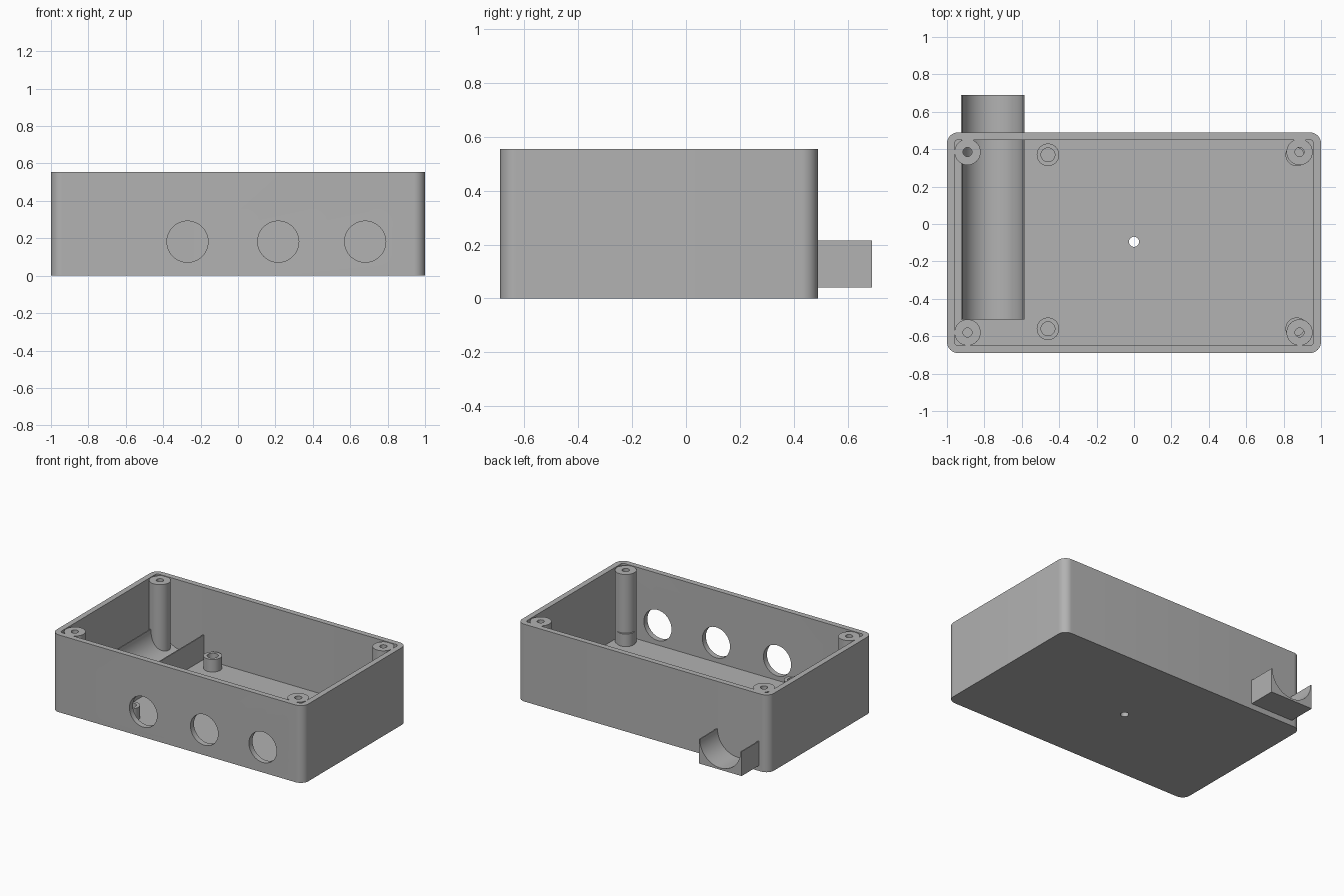
import bpy, bmesh
from math import sin, cos, pi, radians

if "Cube" in bpy.data.objects:
    bpy.data.objects.remove(bpy.data.objects["Cube"])

FLOOR, TOP = 0.04, 0.555
BACK, FRONT = 0.49, -0.69

grey = bpy.data.materials.new("plain grey")
grey.use_nodes = True
colour = (0.445, 0.445, 0.445, 1)
grey.diffuse_color = colour
grey.node_tree.nodes["Principled BSDF"].inputs["Base Color"].default_value = colour


def finish(name, bm):
    bmesh.ops.recalc_face_normals(bm, faces=bm.faces)
    mesh = bpy.data.meshes.new(name)
    bm.to_mesh(mesh)
    bm.free()
    mesh.materials.append(grey)
    obj = bpy.data.objects.new(name, mesh)
    bpy.context.collection.objects.link(obj)
    return obj


def extrude(name, points, offset):
    """Solid made by sweeping a closed outline along an offset."""
    bm = bmesh.new()
    face = bm.faces.new([bm.verts.new(p) for p in points])
    result = bmesh.ops.extrude_face_region(bm, geom=[face], use_keep_orig=True)
    moved = [v for v in result["geom"] if isinstance(v, bmesh.types.BMVert)]
    bmesh.ops.translate(bm, verts=moved, vec=offset)
    return finish(name, bm)


def rounded_outline(x, y0, y1, r, z, steps=10):
    points = []
    corners = ((x - r, y1 - r), (r - x, y1 - r), (r - x, y0 + r), (x - r, y0 + r))
    for quarter, (cx, cy) in enumerate(corners):
        for i in range(steps + 1):
            a = (quarter + i / steps) * pi / 2
            points.append((cx + r * cos(a), cy + r * sin(a), z))
    return points


def circle(r, steps=48):
    return [(r * cos(2 * pi * i / steps), r * sin(2 * pi * i / steps)) for i in range(steps)]


def cut(target, cutter):
    cutter.hide_render = True
    mod = target.modifiers.new("cut", "BOOLEAN")
    mod.operation, mod.solver, mod.object = "DIFFERENCE", "EXACT", cutter
    activate(target)
    bpy.ops.object.modifier_apply(modifier=mod.name)
    bpy.data.objects.remove(cutter)


def activate(obj):
    bpy.ops.object.select_all(action="DESELECT")
    obj.select_set(True)
    bpy.context.view_layer.objects.active = obj


def tube(name, x, y, z0, z1, outer, inner):
    """Hollow post with ring-shaped ends."""
    bm = bmesh.new()
    rings = [[bm.verts.new((x + px, y + py, z)) for px, py in circle(r)]
             for r, z in ((outer, z0), (outer, z1), (inner, z1), (inner, z0))]
    for a, b in zip(rings, rings[1:] + rings[:1]):
        for i in range(len(a)):
            j = (i + 1) % len(a)
            bm.faces.new((a[i], a[j], b[j], b[i]))
    return finish(name, bm)


# Open box with rounded vertical corners
box = extrude("box_shell", rounded_outline(1, FRONT, BACK, 0.06, 0), (0, 0, TOP))
cut(box, extrude("cavity", rounded_outline(0.96, FRONT + 0.04, BACK - 0.04, 0.02, FLOOR),
                 (0, 0, 1)))

# Round openings in the front wall, and a drain hole in the floor
for x in (-0.27, 0.215, 0.68):
    cut(box, extrude("opening", [(x + u, FRONT - 0.05, 0.182 + v) for u, v in circle(0.11)],
                     (0, 0.15, 0)))
cut(box, extrude("drain", [(u, v - 0.095, -0.1) for u, v in circle(0.027)], (0, 0, 0.2)))
parts = [box]

# Half-round cradle running out through the back wall
cx, rim, radius, half = -0.755, 0.215, 0.162, 0.17
profile = [(cx - half, rim), (cx - half, FLOOR), (cx + half, FLOOR), (cx + half, rim)]
profile += [(cx + radius * cos(i * pi / 32), rim - radius * sin(i * pi / 32)) for i in range(33)]
parts.append(extrude("pipe_cradle", [(x, -0.51, z) for x, z in profile], (0, 1.2, 0)))

# Tall screw posts in the corners and short standoffs on the floor
for side, tall_x, short_x in (("right", -0.89, -0.46), ("left", 0.885, 0.87)):
    for end, tall_y, short_y in (("back", 0.385, 0.37), ("front", -0.58, -0.56)):
        parts.append(tube(f"screw_post_{end}_{side}", tall_x, tall_y,
                          FLOOR - 0.01, TOP - 0.004, 0.07, 0.024))
        parts.append(tube(f"standoff_{end}_{side}", short_x, short_y,
                          FLOOR - 0.01, 0.13, 0.06, 0.037))

for part in parts:
    activate(part)
    bpy.ops.object.shade_smooth_by_angle(angle=radians(30))
